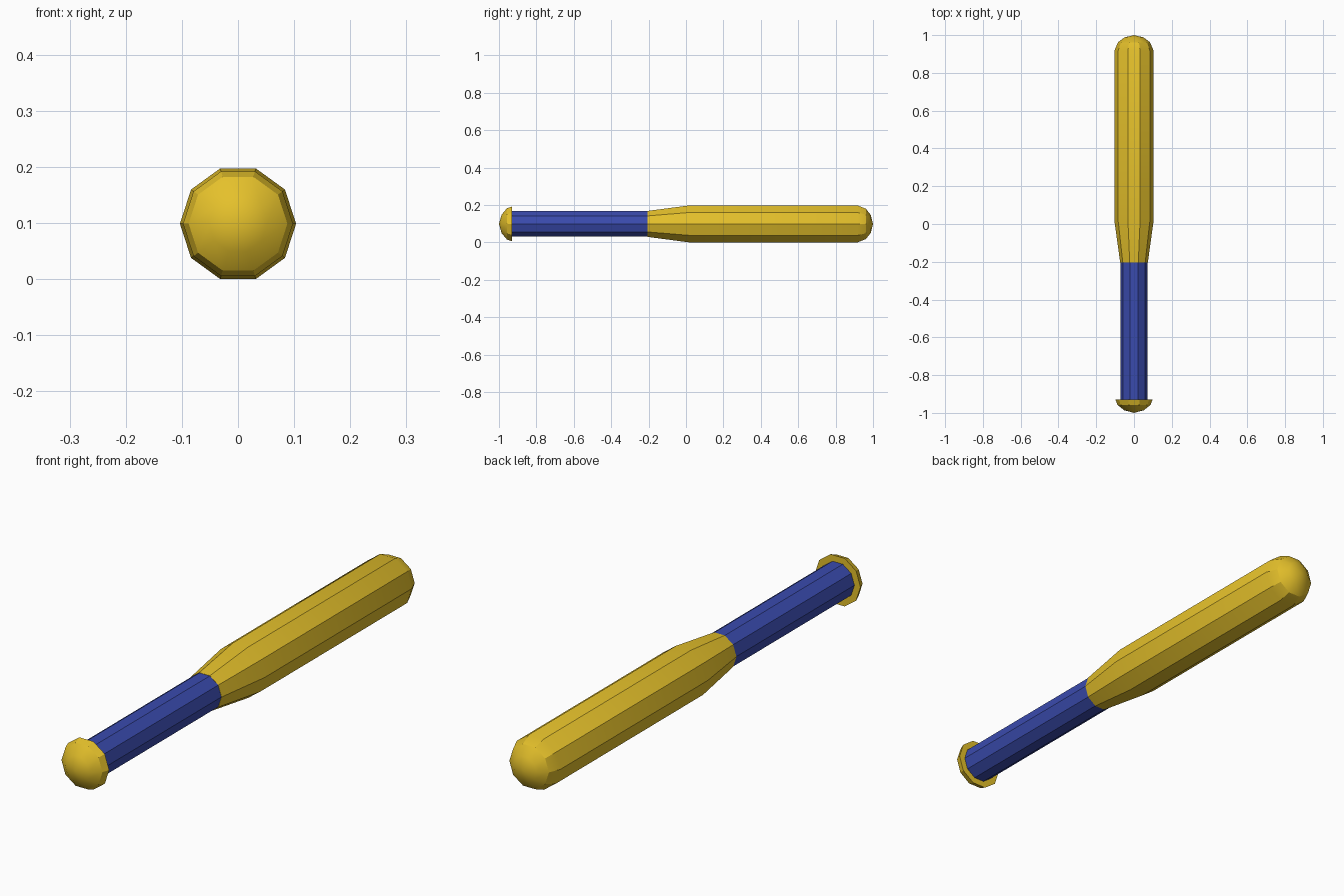
import bpy, bmesh, math

cube = bpy.data.objects.get("Cube")
if cube:
    bpy.data.objects.remove(cube, do_unlink=True)

SIDES = 10
AXIS_Z = 0.0985


def material(name, rgb):
    m = bpy.data.materials.new(name)
    m.use_nodes = True
    colour = (*rgb, 1.0)
    m.diffuse_color = colour
    m.node_tree.nodes["Principled BSDF"].inputs["Base Color"].default_value = colour
    return m


def lathe(name, profile, mat):
    """Spin (y, radius) points around the long axis; zero radius closes to a tip."""
    bm = bmesh.new()
    rings = []
    for y, r in profile:
        if r == 0:
            rings.append([bm.verts.new((0, y, AXIS_Z))] * SIDES)
            continue
        ring = []
        for i in range(SIDES):
            a = math.tau * i / SIDES
            ring.append(bm.verts.new((r * math.cos(a), y, AXIS_Z + r * math.sin(a))))
        rings.append(ring)
    for a, b in zip(rings, rings[1:]):
        for i in range(SIDES):
            j = (i + 1) % SIDES
            corners = list(dict.fromkeys((a[i], b[i], b[j], a[j])))
            bm.faces.new(corners)
    bmesh.ops.recalc_face_normals(bm, faces=bm.faces)
    mesh = bpy.data.meshes.new(name)
    bm.to_mesh(mesh)
    bm.free()
    mesh.materials.append(mat)
    obj = bpy.data.objects.new(name, mesh)
    bpy.context.collection.objects.link(obj)
    bpy.ops.object.select_all(action="DESELECT")
    obj.select_set(True)
    bpy.context.view_layer.objects.active = obj
    bpy.ops.object.shade_smooth_by_angle(angle=math.radians(30))


yellow = material("golden yellow", (0.78, 0.53, 0.024))
blue = material("grip blue", (0.042, 0.07, 0.42))

# Knob at the end of the handle: faceted rim and domed face
lathe("knob", [(-1, 0), (-0.986, 0.052), (-0.957, 0.088),
               (-0.93, 0.098), (-0.93, 0)], yellow)

# Straight wrapped grip
lathe("grip", [(-0.935, 0), (-0.935, 0.072), (-0.205, 0.072), (-0.205, 0)], blue)

# Tapered barrel with a faceted shoulder and domed tip
lathe("barrel", [(-0.205, 0), (-0.205, 0.073), (0.015, 0.1035), (0.918, 0.1035),
                 (0.962, 0.085), (0.988, 0.05), (1, 0)], yellow)
